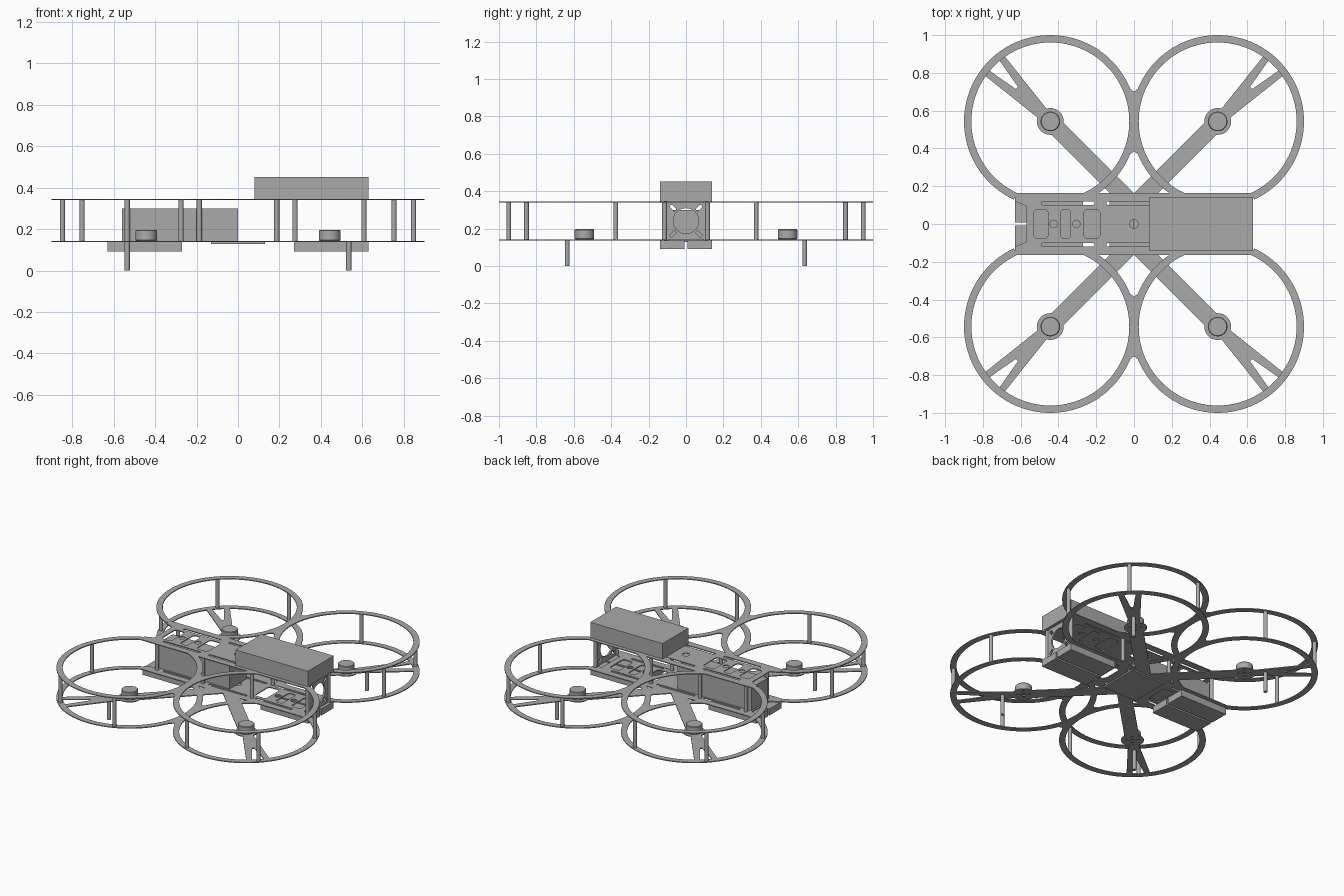
import bpy, bmesh
from math import radians, cos, sin, pi

if "Cube" in bpy.data.objects:
    bpy.data.objects.remove(bpy.data.objects["Cube"])

grey = bpy.data.materials.new("plain_grey")
grey.use_nodes = True
grey.diffuse_color = (0.4, 0.4, 0.4, 1)
grey.node_tree.nodes["Principled BSDF"].inputs["Base Color"].default_value = (0.4, 0.4, 0.4, 1)

THICK = 0.006
LOW, HIGH = 0.14, 0.343          # mid heights of the two frame plates
MX, MY = 0.443, 0.543            # motor centre
R_OUT, R_IN = 0.457, 0.418       # guard ring radii
QUADS = [("front_left", 1, -1), ("front_right", -1, -1),
         ("back_left", 1, 1), ("back_right", -1, 1)]
parts = []


def add_mesh(name, bm):
    bmesh.ops.recalc_face_normals(bm, faces=bm.faces)
    mesh = bpy.data.meshes.new(name)
    bm.to_mesh(mesh)
    bm.free()
    mesh.materials.append(grey)
    obj = bpy.data.objects.new(name, mesh)
    bpy.context.collection.objects.link(obj)
    parts.append(obj)
    return obj


def box(name, x, y, z):
    bm = bmesh.new()
    bmesh.ops.create_cube(bm, size=1)
    for v in bm.verts:
        for i, (a, b) in enumerate((x, y, z)):
            v.co[i] = (a + b) / 2 + v.co[i] * (b - a)
    return add_mesh(name, bm)


def rod(name, x, y, z0, z1, r, bevel=0):
    bm = bmesh.new()
    bmesh.ops.create_cone(bm, cap_ends=True, segments=32, radius1=r, radius2=r, depth=z1 - z0)
    bmesh.ops.translate(bm, verts=bm.verts, vec=(x, y, (z0 + z1) / 2))
    if bevel:
        rims = [e for e in bm.edges if abs(e.verts[0].co.z - e.verts[1].co.z) < 1e-5]
        bmesh.ops.bevel(bm, geom=rims, offset=bevel, segments=1, affect='EDGES')
    return add_mesh(name, bm)


def sheet(name, loops, z, thick=THICK):
    """Flat plate: the first loop is the outline, the others are holes."""
    curve = bpy.data.curves.new(name, 'CURVE')
    curve.dimensions, curve.fill_mode, curve.extrude = '2D', 'BOTH', thick / 2
    for loop in loops:
        spline = curve.splines.new('POLY')
        spline.points.add(len(loop) - 1)
        for p, (x, y) in zip(spline.points, loop):
            p.co = (x, y, 0, 1)
        spline.use_cyclic_u = True
    temp = bpy.data.objects.new("temp_outline", curve)
    bpy.context.collection.objects.link(temp)
    bpy.context.view_layer.update()
    mesh = bpy.data.meshes.new_from_object(
        temp.evaluated_get(bpy.context.evaluated_depsgraph_get()))
    bm = bmesh.new()
    bm.from_mesh(mesh)
    bpy.data.objects.remove(temp)
    bpy.data.curves.remove(curve)
    bpy.data.meshes.remove(mesh)
    bmesh.ops.remove_doubles(bm, verts=bm.verts, dist=1e-5)
    bmesh.ops.translate(bm, verts=bm.verts, vec=(0, 0, z))
    return add_mesh(name, bm)


def arc(cx, cy, r, a0, a1, n):
    return [(cx + r * cos(a0 + (a1 - a0) * i / n), cy + r * sin(a0 + (a1 - a0) * i / n))
            for i in range(n + 1)]


def circle(cx, cy, r, n=32):
    return arc(cx, cy, r, 0, 2 * pi, n)[:-1]


def slot(x0, x1, y0, y1, r):
    """Rounded rectangle."""
    corners = ((x1 - r, y1 - r), (x0 + r, y1 - r), (x0 + r, y0 + r), (x1 - r, y0 + r))
    return [p for k, (cx, cy) in enumerate(corners)
            for p in arc(cx, cy, r, k * pi / 2, (k + 1) * pi / 2, 5)]


def flip(points, sx, sy):
    return [(x * sx, y * sy) for x, y in points]


def diagonal(points):
    """Distances along and across the outward diagonal, from the motor centre."""
    c = cos(pi / 4)
    return [(MX + (u - v) * c, MY + (u + v) * c) for u, v in points]


# Central body outline with notched ends, and its cutouts
end = [(0.63, -0.165), (0.63, -0.12), (0.57, -0.095),
       (0.57, 0.095), (0.63, 0.12), (0.63, 0.165)]
body = [end + flip(end, -1, -1), circle(0, 0, 0.023)]
for s in (1, -1):
    body.append(slot(-0.145, 0.145, s * 0.11 - 0.009, s * 0.11 + 0.009, 0.0085))
    for x0, x1 in ((0.18, 0.265), (0.335, 0.39), (0.455, 0.53)):
        body.append(flip(slot(x0, x1, -0.077, 0.077, 0.02), s, 1))
    for x in (0.305, 0.425):
        body.append(circle(s * x, 0, 0.02))
    for t in (1, -1):
        body.append(flip(slot(0.21, 0.49, 0.101, 0.119, 0.0085), s, t))

# Guard ring runs from one side of the body round to the other
a0, a1 = radians(-65), radians(245)
ring = arc(MX, MY, R_OUT, a0, a1, 80) + arc(MX, MY, R_IN, a1, a0, 80)

for level, z in (("lower", LOW), ("upper", HIGH)):
    sheet(level + "_body_plate", body, z)
    for s, side in ((-1, "front"), (1, "back")):
        web = [(-0.019, 0.37), (0, 0.385), (0.019, 0.37),
               (0.019, 0.715), (0, 0.7), (-0.019, 0.715)]
        sheet(f"{level}_{side}_ring_web", [flip(web, 1, s)], z)
    for q, sx, sy in QUADS:
        sheet(f"{level}_{q}_guard_ring", [flip(ring, sx, sy)], z)

# Arms, motors, legs and ring posts in each corner
arm = [(-0.014, 0.15), (0.114, 0.15)] + diagonal([(-0.055, -0.045), (-0.055, 0.045)])
fork = diagonal([(0.05, -0.032), (0.43, -0.075), (0.43, -0.04), (0.25, -0.008),
                 (0.25, 0.008), (0.43, 0.04), (0.43, 0.075), (0.05, 0.032)])
hub = [circle(MX, MY, 0.071), circle(MX, MY, 0.015, 16)]
hub += [circle(x, y, 0.01, 12) for x, y in
        diagonal([(0.036, 0), (-0.036, 0), (0, 0.036), (0, -0.036)])]
for q, sx, sy in QUADS:
    sheet(q + "_arm", [flip(arm, sx, sy)], LOW)
    sheet(q + "_fork", [flip(fork, sx, sy)], LOW)
    sheet(q + "_motor_hub", [flip(h, sx, sy) for h in hub], LOW)
    rod(q + "_motor", sx * MX, sy * MY, LOW + 0.003, 0.197, 0.052, 0.004)
    rod(q + "_leg", sx * 0.535, sy * 0.635, 0, LOW, 0.0125)
    for i, a in enumerate((-22.5, 45, 112.5)):
        rod(f"{q}_ring_post_{i + 1}", sx * (MX + 0.438 * cos(radians(a))),
            sy * (MY + 0.438 * sin(radians(a))), LOW, HIGH, 0.0125)
    rod(q + "_inner_post", sx * 0.187, sy * 0.115, LOW, HIGH, 0.0125)
    rod(q + "_end_post", 0.608 if sx > 0 else -0.535, sy * 0.115, LOW, HIGH, 0.0125)

# Underslung blocks in split pairs, and the centre brace
for q, sx, sy in QUADS:
    box(q + "_lower_block", sorted((sx * 0.27, sx * 0.63)), sorted((sy * 0.007, sy * 0.14)),
        (0.092, LOW - 0.003))
box("centre_brace", (-0.13, 0.13), (-0.14, 0.14), (0.128, LOW - 0.003))

# Inner equipment box and top pack
box("equipment_box", (-0.56, 0), (-0.09, 0.09), (LOW + 0.003, 0.3))
box("top_pack", (0.08, 0.63), (-0.14, 0.14), (HIGH + 0.003, 0.452))

# Upright end plate with a round opening and diagonal slots
panel = [slot(-0.1, 0.1, -0.1, 0.1, 0.01), circle(0, 0, 0.068)]
for k in range(4):
    a = pi / 4 + k * pi / 2
    panel.append([(x * cos(a) - y * sin(a), x * sin(a) + y * cos(a))
                  for x, y in slot(0.08, 0.118, -0.009, 0.009, 0.0085)])
plate = sheet("end_panel", panel, 0, 0.012)
plate.rotation_euler = (pi / 2, 0, pi / 2)
plate.location = (0.608, 0, (LOW + HIGH) / 2)

# Smooth the round parts, keeping hard edges
bpy.ops.object.select_all(action='DESELECT')
for obj in parts:
    obj.select_set(True)
bpy.context.view_layer.objects.active = parts[0]
bpy.ops.object.shade_smooth_by_angle(angle=radians(30))
